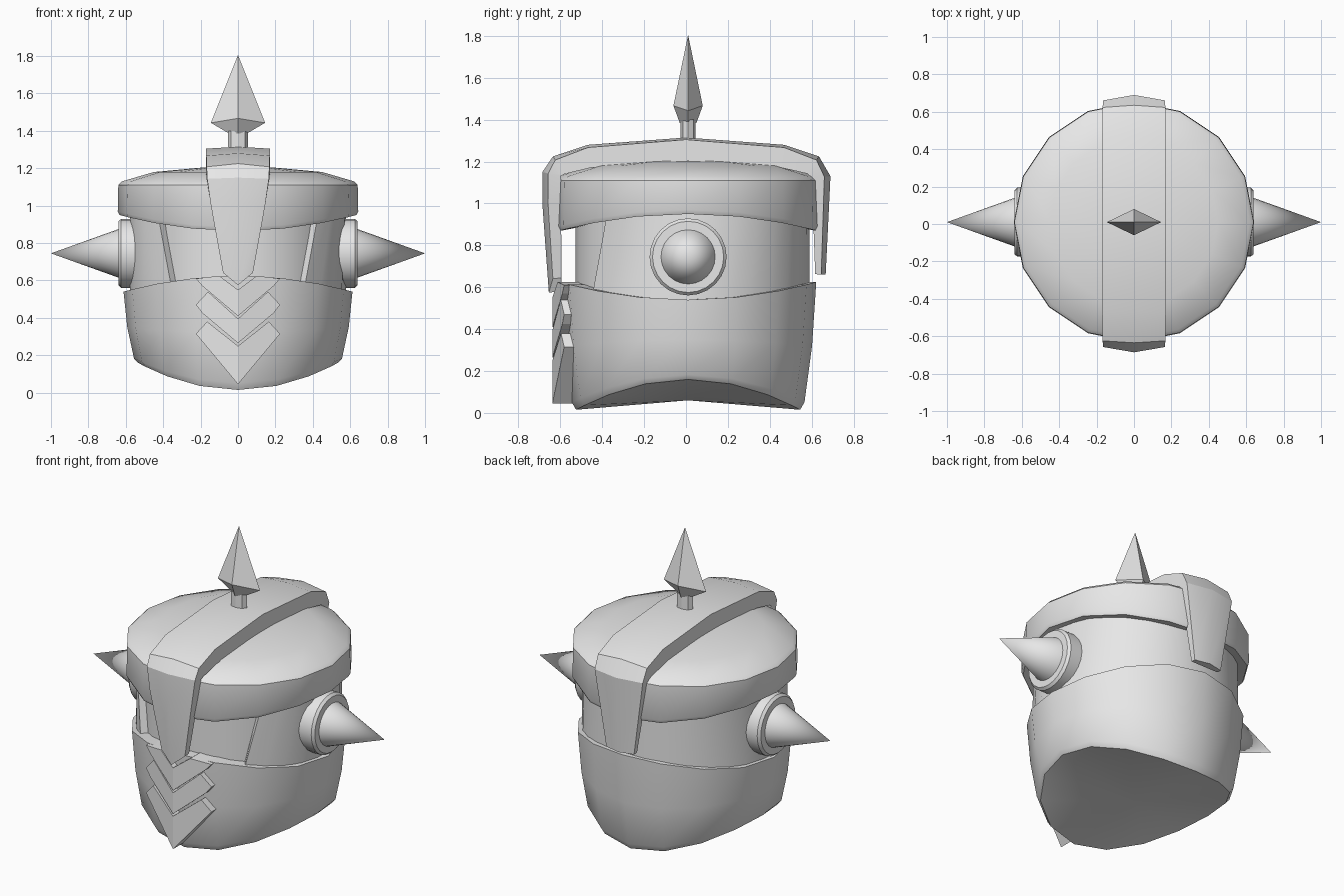
import bpy, bmesh, math
from mathutils import Vector

if "Cube" in bpy.data.objects:
    bpy.data.objects.remove(bpy.data.objects["Cube"])

CY = 0.01      # plan centre of the round parts
SIDES = 16

metal = bpy.data.materials.new("plain grey metal")
metal.use_nodes = True
metal.diffuse_color = (0.8, 0.8, 0.8, 1)
for node in metal.node_tree.nodes:
    if node.type == 'BSDF_PRINCIPLED':
        node.inputs["Base Color"].default_value = (0.8, 0.8, 0.8, 1)


def finish(name, bm, smooth=True):
    bmesh.ops.remove_doubles(bm, verts=bm.verts, dist=0.0005)
    bmesh.ops.recalc_face_normals(bm, faces=bm.faces)
    mesh = bpy.data.meshes.new(name)
    bm.to_mesh(mesh)
    bm.free()
    mesh.materials.append(metal)
    obj = bpy.data.objects.new(name, mesh)
    bpy.context.collection.objects.link(obj)
    if smooth:
        bpy.ops.object.select_all(action='DESELECT')
        obj.select_set(True)
        bpy.context.view_layer.objects.active = obj
        bpy.ops.object.shade_smooth_by_angle(angle=math.radians(30))
    return obj


def loft(name, rings, cap=False, smooth=True):
    """Skin closed rings in order; a ring of one point is a tip."""
    bm = bmesh.new()
    rows = [[bm.verts.new(p) for p in ring] for ring in rings]
    for a, b in zip(rows, rows[1:]):
        n = max(len(a), len(b))
        for i in range(n):
            j = (i + 1) % n
            if len(a) == 1:
                bm.faces.new((a[0], b[i], b[j]))
            elif len(b) == 1:
                bm.faces.new((a[i], a[j], b[0]))
            else:
                bm.faces.new((a[i], a[j], b[j], b[i]))
    if cap:
        for row in (rows[0], rows[-1]):
            if len(row) > 2:
                bm.faces.new(row)
    return finish(name, bm, smooth)


def plan_ring(r, z_of, n=SIDES):
    """Horizontal ring whose height depends on how far it is to front or back."""
    ring = []
    for i in range(n):
        a = math.tau * i / n
        ring.append((r * math.cos(a), CY + r * math.sin(a), z_of(math.sin(a) ** 2)))
    return ring


# Jaw guard: dips at the sides on top, keeled underneath
def jaw_top(s):
    return 0.54 + 0.085 * s


def jaw_low(s):
    return 0.16 - 0.145 * s


def jaw_at(t):
    return lambda s: jaw_low(s) + t * (jaw_top(s) - jaw_low(s))


loft("jaw_guard", [
    [(0, CY, 0.06)],
    plan_ring(0.535, jaw_low),
    plan_ring(0.556, jaw_at(0.06)),
    plan_ring(0.592, jaw_at(0.5)),
    plan_ring(0.612, jaw_at(1)),
    plan_ring(0.53, jaw_at(1)),
])

# Recessed face liner
loft("face_liner", [plan_ring(0.538, lambda s: z, 24) for z in (0.45, 1.0)])

# Cheek and neck wall, wrapping round the back with slanted eye opening
STATIONS = 25
wall = []
for k in range(STATIONS):
    t = k / (STATIONS - 1)
    section = []
    for r, z in ((0.582, 0.48), (0.578, 1.0), (0.53, 1.0), (0.53, 0.48)):
        start = math.radians(23.5 + 25.6 * z)
        a = start + t * (math.tau - 2 * start) - math.pi / 2
        section.append((r * math.cos(a), CY + r * math.sin(a), z))
    wall.append(section)
loft("cheek_wall", wall, cap=True)


# Crown cap
def brim(lift):
    return lambda s: 0.95 + lift - 0.085 * s


def level(z):
    return lambda s: z


loft("crown_cap", [
    plan_ring(0.53, brim(0.02)),
    plan_ring(0.633, brim(0)),
    plan_ring(0.643, brim(0.02)),
    plan_ring(0.64, level(1.11)),
    plan_ring(0.62, level(1.13)),
    plan_ring(0.45, level(1.18)),
    plan_ring(0.2, level(1.203)),
    [(0, CY, 1.21)],
])

# Crest strap: y, z, half width, thickness, lift of the edges at a pointed end
strap_path = [
    (-0.655, 0.575, 0.08, 0.06, 0.065),
    (-0.686, 1.0, 0.145, 0.09, 0),
    (-0.686, 1.15, 0.165, 0.09, 0),
    (-0.635, 1.225, 0.168, 0.1, 0),
    (-0.47, 1.28, 0.17, 0.11, 0),
    (0, 1.315, 0.17, 0.12, 0),
    (0.47, 1.28, 0.17, 0.11, 0),
    (0.635, 1.225, 0.168, 0.1, 0),
    (0.69, 1.13, 0.165, 0.09, 0),
    (0.667, 0.66, 0.095, 0.05, 0),
]
strap = []
for i, (y, z, w, thick, lift) in enumerate(strap_path):
    before = strap_path[max(i - 1, 0)]
    after = strap_path[min(i + 1, len(strap_path) - 1)]
    along = Vector((after[0] - before[0], after[1] - before[1])).normalized()
    inward = Vector((along.y, -along.x))
    bulge = 0.01 + 0.02 * abs(inward.x) * w / 0.17
    edge = Vector((y, z + lift)) + inward * bulge
    inner = Vector((y, z + lift)) + inward * thick
    strap.append([(-w, *edge), (0, y, z), (w, *edge),
                  (w, *inner), (0, inner.x, inner.y - lift), (-w, *inner)])
loft("crest_strap", strap, cap=True)

# Finial: short neck and four-sided spear head
loft("finial_neck", [
    [(0.054 * math.cos(math.tau * i / 8), CY + 0.036 * math.sin(math.tau * i / 8), z)
     for i in range(8)] for z in (1.28, 1.4)], cap=True)


def diamond(rx, ry, zx, zy):
    return [(rx, CY, zx), (0, CY + ry, zy), (-rx, CY, zx), (0, CY - ry, zy)]


loft("finial_spear", [
    diamond(0.055, 0.04, 1.39, 1.385),
    diamond(0.145, 0.07, 1.443, 1.467),
    [(0, CY, 1.805)],
], cap=True, smooth=False)


# Side bosses and spikes
def side_turning(name, side, profile):
    rings = []
    for x, r in profile:
        n = 24 if r else 1
        rings.append([(side * x, CY + r * math.cos(math.tau * i / n),
                       0.745 + r * math.sin(math.tau * i / n)) for i in range(n)])
    loft(name, rings, cap=True)


for side, label in ((1, "left"), (-1, "right")):
    side_turning(label + "_boss", side, [(0.5, 0.184), (0.625, 0.184), (0.64, 0.17)])
    side_turning(label + "_spike", side, [(0.63, 0.133), (1.0, 0)])


# Chin chevrons: mirrored half outlines, swept back from the centre line
def chevron(name, half):
    bm = bmesh.new()
    for side in (1, -1):
        front = [bm.verts.new((side * x, -0.638 + 0.25 * x, z)) for x, z in half]
        back = [bm.verts.new((side * x, -0.5, z)) for x, z in half]
        bm.faces.new(front)
        bm.faces.new(back)
        for i in range(len(half) - 1):
            bm.faces.new((front[i], front[i + 1], back[i + 1], back[i]))
    finish(name, bm, smooth=False)


chevron("upper_chevron", [(0, 0.41), (0.19, 0.57), (0.225, 0.61), (0.1, 0.625), (0, 0.55)])
chevron("middle_chevron", [(0, 0.265), (0.19, 0.425), (0.225, 0.47), (0.16, 0.54), (0, 0.395)])
chevron("lower_chevron", [(0, 0.045), (0.225, 0.315), (0.165, 0.38), (0, 0.25)])
